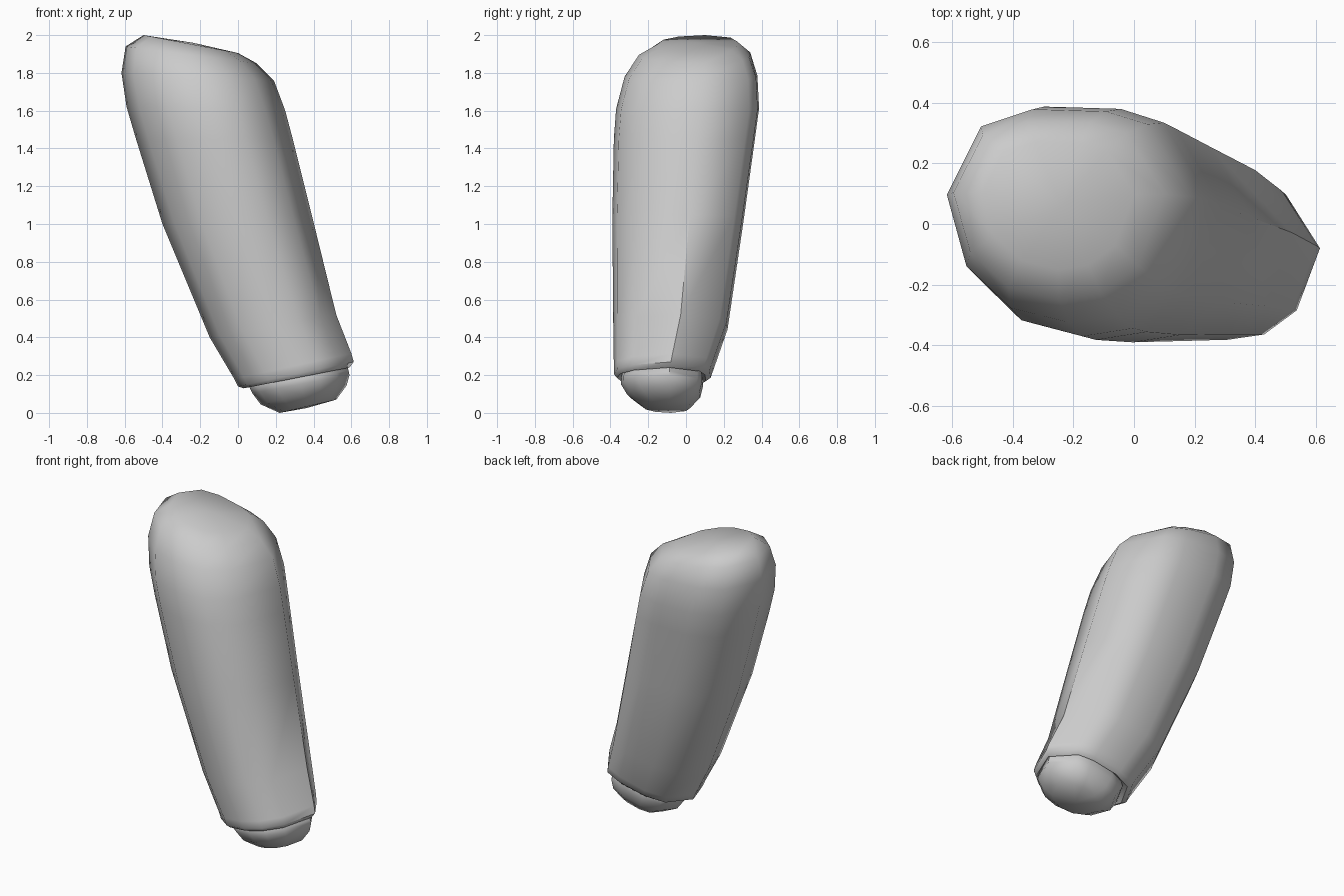
import bpy, bmesh, math

if "Cube" in bpy.data.objects:
    bpy.data.objects.remove(bpy.data.objects["Cube"])

# Cross-section shared by both parts (unit half-widths, counter-clockwise)
SECTION = [(1, .18), (.64, .86), (.3, .98), (-.3, 1), (-.72, .84), (-1, .2),
           (-.84, -.47), (-.48, -.86), (0, -1), (.4, -.93), (.75, -.62)]


def loft(name, rings, start=None, end=None):
    """Rings are (x_left, z_left, x_right, z_right, y_front, y_back)."""
    bm = bmesh.new()
    loops = []
    for xl, zl, xr, zr, yf, yb in rings:
        loop = []
        for u, v in SECTION:
            t = (u + 1) / 2
            loop.append(bm.verts.new((xl + (xr - xl) * t,
                                      (yf + yb) / 2 + v * (yb - yf) / 2,
                                      zl + (zr - zl) * t)))
        loops.append(loop)
    n = len(SECTION)
    for a, b in zip(loops, loops[1:]):
        for i in range(n):
            j = (i + 1) % n
            bm.faces.new((a[i], a[j], b[j], b[i]))
    # End caps meet in a centre point
    for loop, tip in ((loops[0], start), (loops[-1], end)):
        if tip:
            c = bm.verts.new(tip)
            for i in range(n):
                bm.faces.new((loop[i], loop[(i + 1) % n], c))
    bmesh.ops.recalc_face_normals(bm, faces=bm.faces)
    mesh = bpy.data.meshes.new(name)
    bm.to_mesh(mesh)
    bm.free()
    ob = bpy.data.objects.new(name, mesh)
    bpy.context.collection.objects.link(ob)
    bpy.ops.object.select_all(action='DESELECT')
    ob.select_set(True)
    bpy.context.view_layer.objects.active = ob
    bpy.ops.object.shade_smooth_by_angle(angle=math.radians(50))
    return ob


# Slanted tapering sleeve, from the folded-in lower lip to the rounded top
loft("sleeve", [
    (.07, .165, .57, .265, -.33, .08),
    (.03, .13, .59, .24, -.365, .105),
    (.00, .14, .613, .27, -.382, .13),
    (-.02, .18, .60, .315, -.382, .145),
    (-.15, .40, .52, .52, -.385, .22),
    (-.40, 1.00, .39, 1.05, -.39, .305),
    (-.54, 1.45, .29, 1.45, -.382, .365),
    (-.59, 1.62, .25, 1.60, -.37, .387),
    (-.617, 1.80, .19, 1.76, -.325, .378),
    (-.595, 1.94, .10, 1.85, -.25, .34),
    (-.50, 2.00, .00, 1.905, -.15, .27),
], start=(.31, -.12, .27), end=(-.24, .06, 1.96))

# Rounded stub protruding from the lower end
loft("end_stub", [
    (.10, .24, .55, .34, -.32, .07),
    (.06, .14, .585, .23, -.345, .09),
    (.075, .11, .59, .205, -.345, .09),
    (.12, .05, .575, .15, -.31, .075),
    (.22, .005, .52, .075, -.23, .02),
], start=(.32, -.12, .3), end=(.36, -.11, .03))

# Settle the stub exactly on the ground
bpy.context.view_layer.update()
stub = bpy.data.objects["end_stub"]
low = min(v.co.z for v in stub.data.vertices)
for v in stub.data.vertices:
    v.co.z -= low
